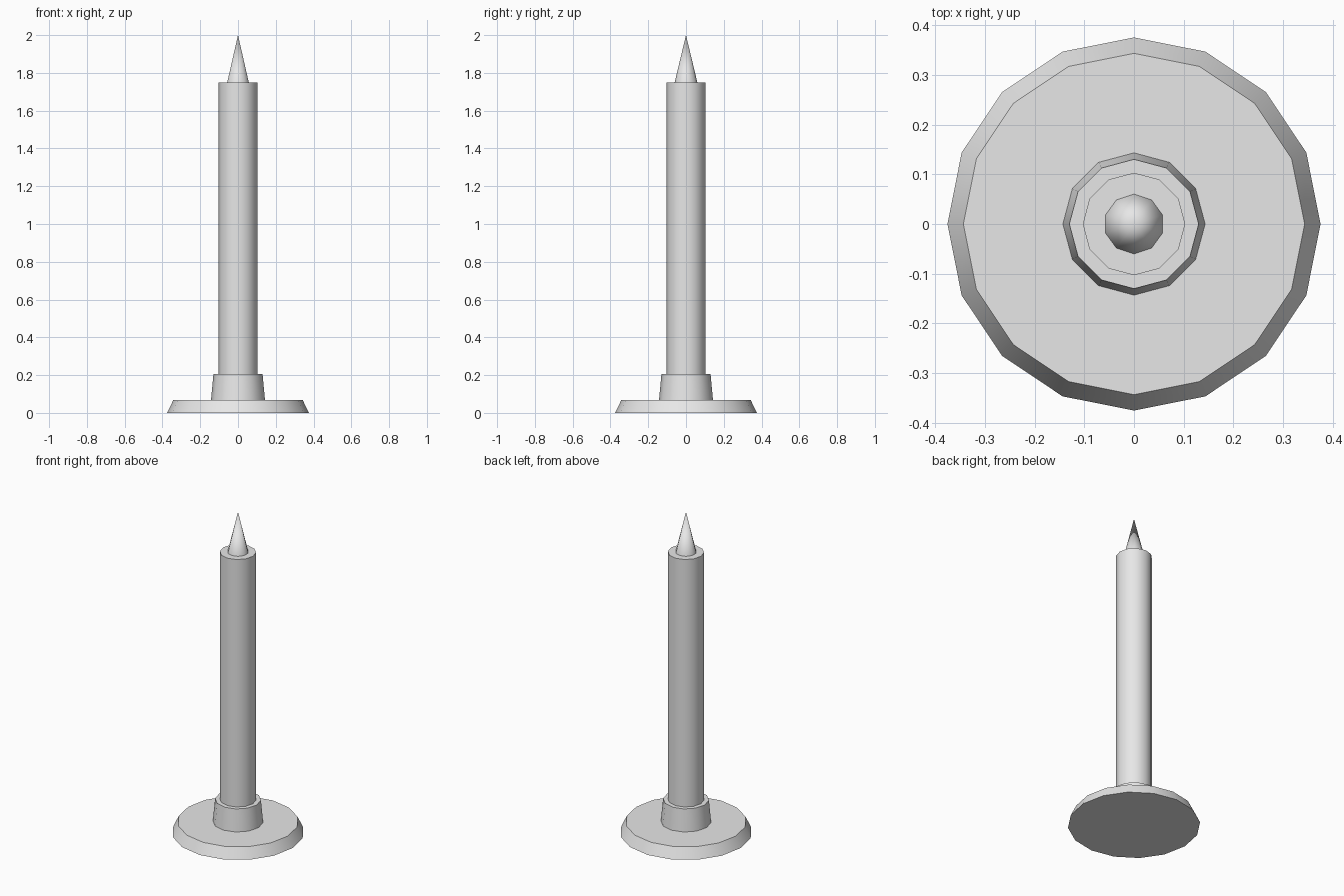
import bpy
import math

if "Cube" in bpy.data.objects:
    bpy.data.objects.remove(bpy.data.objects["Cube"])

grey = bpy.data.materials.new("light grey")
grey.diffuse_color = (0.8, 0.8, 0.8, 1.0)
grey.use_nodes = True
grey.node_tree.nodes["Principled BSDF"].inputs["Base Color"].default_value = grey.diffuse_color


def frustum(name, sides, r_bottom, r_top, z_bottom, z_top):
    """Tapered round part with its first vertex on the y axis."""
    bpy.ops.mesh.primitive_cone_add(
        vertices=sides, radius1=r_bottom, radius2=r_top,
        depth=z_top - z_bottom, location=(0, 0, (z_bottom + z_top) / 2))
    part = bpy.context.object
    part.name = name
    part.data.materials.append(grey)
    bpy.ops.object.shade_smooth_by_angle(angle=math.radians(40))
    return part


# Wide dish at the foot
frustum("base_dish", 16, 0.375, 0.343, 0.0, 0.067)
# Collar that grips the candle
frustum("candle_holder", 12, 0.143, 0.13, 0.067, 0.205)
# Wax column
frustum("candle", 12, 0.103, 0.103, 0.205, 1.75)
# Pointed flame
frustum("flame", 10, 0.06, 0.0, 1.75, 2.0)
